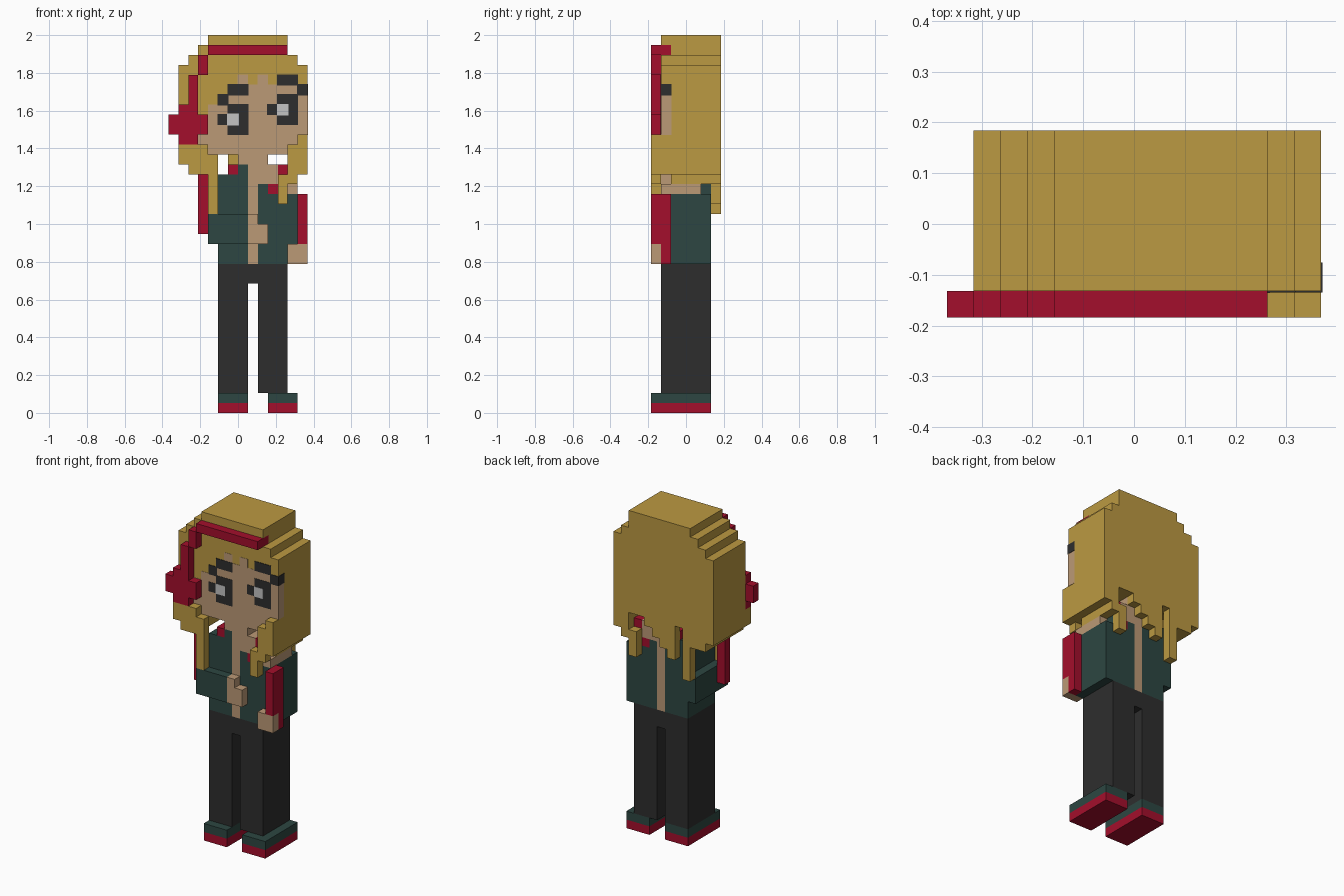
import bpy
import bmesh
from mathutils import Matrix, Vector

if "Cube" in bpy.data.objects:
    bpy.data.objects.remove(bpy.data.objects["Cube"], do_unlink=True)

UNIT = 2 / 38                      # edge of one block
COLOURS = {
    "blonde": (.50, .32, .054),
    "crimson": (.37, .0045, .025),
    "dark_teal": (.026, .062, .054),
    "charcoal": (.027, .027, .027),
    "skin": (.50, .32, .18),
    "pale_grey": (.55, .55, .55),
}


def make_material(name, rgb):
    mat = bpy.data.materials.new(name)
    mat.use_nodes = True
    colour = (*rgb, 1)
    mat.diffuse_color = colour
    shader = mat.node_tree.nodes["Principled BSDF"]
    shader.inputs["Base Color"].default_value = colour
    shader.inputs["Roughness"].default_value = .9
    return mat


MATERIALS = {name: make_material(name, rgb) for name, rgb in COLOURS.items()}

# Depth layers, counted in blocks from the front
FRONT, FACE, SKULL, BACK = (0, 1), (1, 2), (1, 7), (6, 7)
BODY, SHOE, WHOLE = (1, 6), (0, 6), (0, 7)


def part(name, colour, depth, *rects, grow=0.0):
    """Extrude block rectangles (left, bottom, right, top) through a depth layer."""
    bm = bmesh.new()
    for left, bottom, right, top in rects:
        low = Vector((left - 7, depth[0] - 3.5, bottom)) - Vector((grow,) * 3)
        high = Vector((right - 7, depth[1] - 3.5, top)) + Vector((grow,) * 3)
        place = Matrix.Translation((low + high) / 2 * UNIT)
        size = Matrix.Diagonal(((high - low) * UNIT).to_4d())
        size[3][3] = 1
        bmesh.ops.create_cube(bm, size=1, matrix=place @ size)
    mesh = bpy.data.meshes.new(name)
    bm.to_mesh(mesh)
    bm.free()
    mesh.materials.append(MATERIALS[colour])
    obj = bpy.data.objects.new(name, mesh)
    bpy.context.collection.objects.link(obj)
    return obj


# Shoes and trousers
for side, x in (("right", 5), ("left", 10)):
    part(side + "_sole", "crimson", SHOE, (x, 0, x + 3, 1))
    part(side + "_shoe", "dark_teal", SHOE, (x, 1, x + 3, 2))
for side, x in (("right", 5), ("left", 9)):
    part(side + "_leg", "charcoal", BODY, (x, 2, x + 3, 15))
part("crotch", "charcoal", BODY, (8, 13, 9, 15))

# Open jacket over bare chest and neck
part("jacket", "dark_teal", BODY,
     (5, 15, 7, 24), (7, 15, 8, 25), (9, 15, 10, 23),
     (10, 15, 11, 22), (11, 15, 12, 23))
part("chest_and_neck", "skin", BODY,
     (8, 15, 9, 26), (7, 25, 8, 26), (9, 23, 10, 26),
     (10, 23, 11, 25), (11, 23, 12, 24))
part("collar", "crimson", BODY, (6, 24, 7, 25), (10, 22, 11, 23), (11, 24, 12, 25))

# Bent right arm
part("right_sleeve", "dark_teal", BODY, (4, 17, 5, 20))
part("right_forearm", "dark_teal", FRONT, (4, 17, 8, 20))
part("right_hand", "skin", FRONT, (8, 17, 9, 20), (9, 17, 10, 19))
part("right_cuff", "crimson", FACE, (3, 18, 4, 24))

# Hanging left arm
part("left_sleeve", "dark_teal", BODY, (12, 15, 13, 22))
part("left_shoulder", "skin", (1, 5), (12, 22, 13, 23))
part("left_cuff", "crimson", FRONT, (13, 17, 14, 22))
part("left_cuff_back", "crimson", FACE, (13, 15, 14, 22))
part("left_hand", "skin", FRONT, (12, 15, 14, 17))

# Rounded block of hair
part("hair_crown", "blonde", SKULL, (4, 37, 12, 38))
part("hair_upper", "blonde", (2, 7), (3, 36, 12, 37))
part("hair_upper_edge", "blonde", FACE, (3, 36, 4, 37))
part("hair_block", "blonde", SKULL, (2, 35, 13, 36), (1, 26, 14, 35))

# Side curtains and ragged locks
part("right_curtain", "blonde", WHOLE, (1, 25, 2, 27), (2, 24, 4, 27))
part("left_curtain", "blonde", WHOLE, (13, 24, 14, 28), (12, 24, 13, 27))
for side, depth in (("front", FRONT), ("back", BACK)):
    part(side + "_locks", "blonde", depth,
         (4, 20, 5, 26), (11, 21, 12, 24), (12, 23, 13, 24))
part("left_under_curl", "blonde", (2, 6), (12, 23, 13, 24))
part("nape_fringe", "blonde", BACK,
     (6, 22, 7, 26), (7, 23, 8, 26), (8, 24, 9, 26), (9, 25, 10, 26))

# Face, painted just proud of the hair
part("face", "skin", FACE,
     (4, 26, 12, 27), (3, 27, 13, 28), (3, 28, 14, 30), (4, 30, 14, 31),
     (5, 31, 14, 32), (6, 32, 14, 33), (7, 33, 8, 34), (9, 33, 10, 34),
     grow=.03)
part("eyes", "charcoal", FACE,
     (6, 28, 8, 31), (5, 29, 6, 30), (11, 29, 13, 32), (10, 30, 11, 31), grow=.06)
part("eyebrows", "charcoal", FACE,
     (5, 31, 6, 32), (6, 32, 8, 33), (11, 33, 13, 34), (13, 32, 14, 33), grow=.06)
part("eye_glints", "pale_grey", FACE, (6, 29, 7, 30), (11, 30, 12, 31), grow=.09)

# Headphones
part("headphone_band", "crimson", (0, 2), (4, 36, 12, 37))
part("headphone_arm", "crimson", FRONT, (3, 34, 4, 36), (2, 31, 3, 34))
part("ear_cup", "crimson", FRONT, (1, 27, 3, 31), (0, 28, 4, 30))
